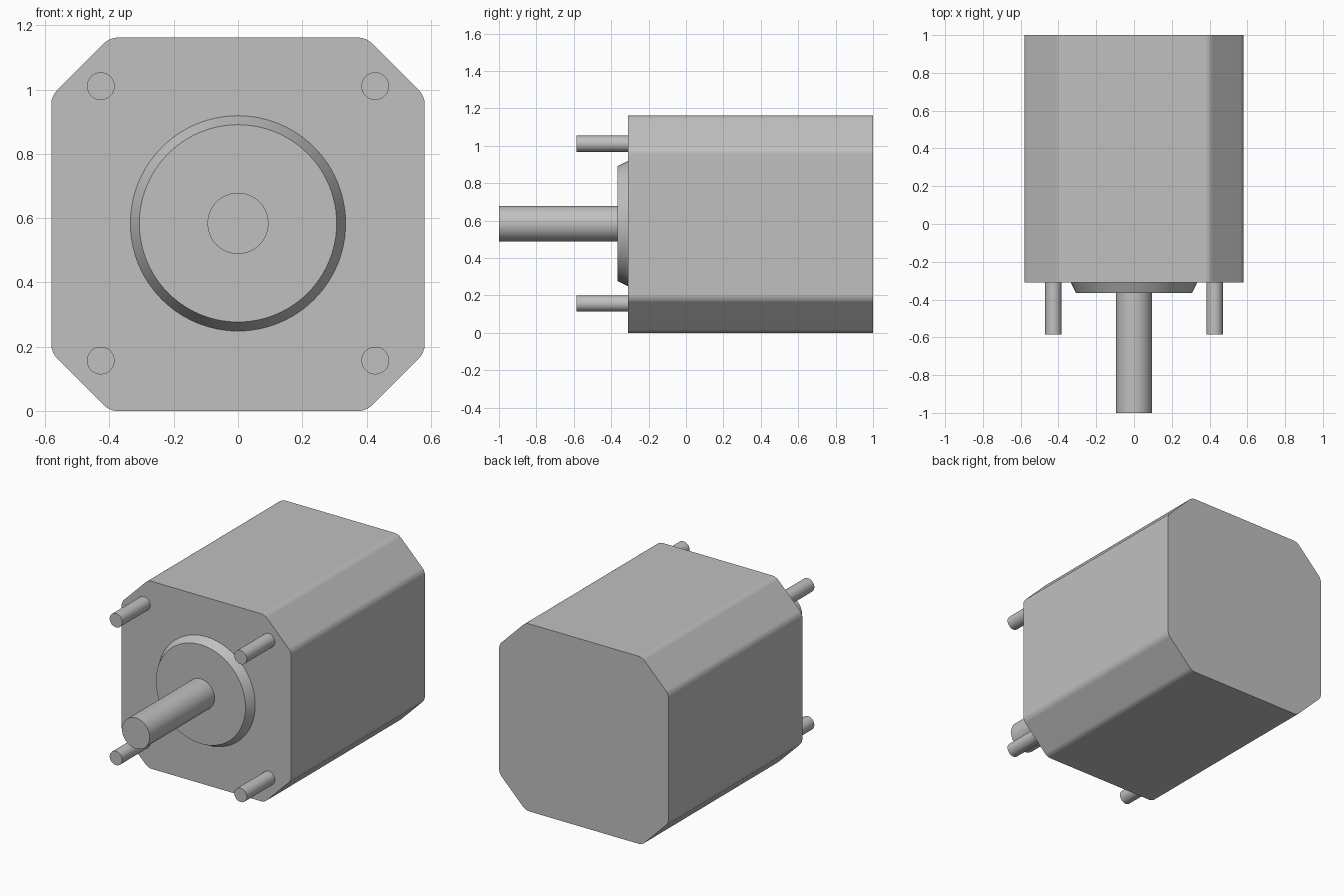
import bpy
import bmesh
import math
from mathutils import Matrix, Vector

cube = bpy.data.objects.get("Cube")
if cube:
    bpy.data.objects.remove(cube, do_unlink=True)

HALF = 0.581      # half width of the housing, also the height of its axis
FACE_Y = -0.31    # front face of the housing
BACK_Y = 1.0

grey = bpy.data.materials.new("light grey metal")
grey.use_nodes = True
grey.diffuse_color = (0.53, 0.53, 0.53, 1)
grey.node_tree.nodes["Principled BSDF"].inputs["Base Color"].default_value = grey.diffuse_color


def finish(name, bm):
    """Turn a bmesh into a smooth shaded object with crisp edges."""
    bmesh.ops.recalc_face_normals(bm, faces=bm.faces[:])
    mesh = bpy.data.meshes.new(name)
    bm.to_mesh(mesh)
    bm.free()
    mesh.materials.append(grey)
    obj = bpy.data.objects.new(name, mesh)
    bpy.context.collection.objects.link(obj)
    bpy.ops.object.select_all(action="DESELECT")
    obj.select_set(True)
    bpy.context.view_layer.objects.active = obj
    bpy.ops.object.shade_smooth_by_angle(angle=math.radians(30))
    return obj


def round_part(name, x, z, y_front, y_back, r_front, r_back, sides):
    """Cylinder or cone frustum lying along y."""
    bm = bmesh.new()
    place = Matrix.Translation((x, (y_front + y_back) / 2, z)) @ Matrix.Rotation(math.radians(90), 4, "X")
    bmesh.ops.create_cone(bm, cap_ends=True, segments=sides, radius1=r_back,
                          radius2=r_front, depth=y_back - y_front, matrix=place)
    return finish(name, bm)


def long_edges(bm):
    return [e for e in bm.edges
            if abs((e.verts[0].co - e.verts[1].co).normalized().dot(Vector((0, 1, 0)))) > 0.99]


# Housing: square block, corners chamfered, then the chamfer edges softly rounded
bm = bmesh.new()
size = Matrix.Diagonal((2 * HALF, BACK_Y - FACE_Y, 2 * HALF, 1))
bmesh.ops.create_cube(bm, size=1, matrix=Matrix.Translation((0, (BACK_Y + FACE_Y) / 2, HALF)) @ size)
bmesh.ops.bevel(bm, geom=long_edges(bm), offset=0.182, segments=1, affect="EDGES")
bmesh.ops.bevel(bm, geom=long_edges(bm), offset=0.023, segments=4, profile=0.5, affect="EDGES")
housing = finish("housing", bm)
weighted = housing.modifiers.new("flat panels", "WEIGHTED_NORMAL")
weighted.keep_sharp = True

# Tapered pilot boss and output shaft
round_part("pilot_boss", 0, HALF + 0.003, -0.365, FACE_Y, 0.307, 0.335, 96)
round_part("output_shaft", 0, HALF + 0.003, -1.0, -0.36, 0.095, 0.095, 64)

# Four mounting pins
for side, sx in (("right", -1), ("left", 1)):
    for level, sz in (("lower", -1), ("upper", 1)):
        round_part(f"{level}_{side}_pin", sx * 0.427, HALF + 0.003 + sz * 0.427,
                   -0.585, FACE_Y + 0.01, 0.043, 0.043, 48)
